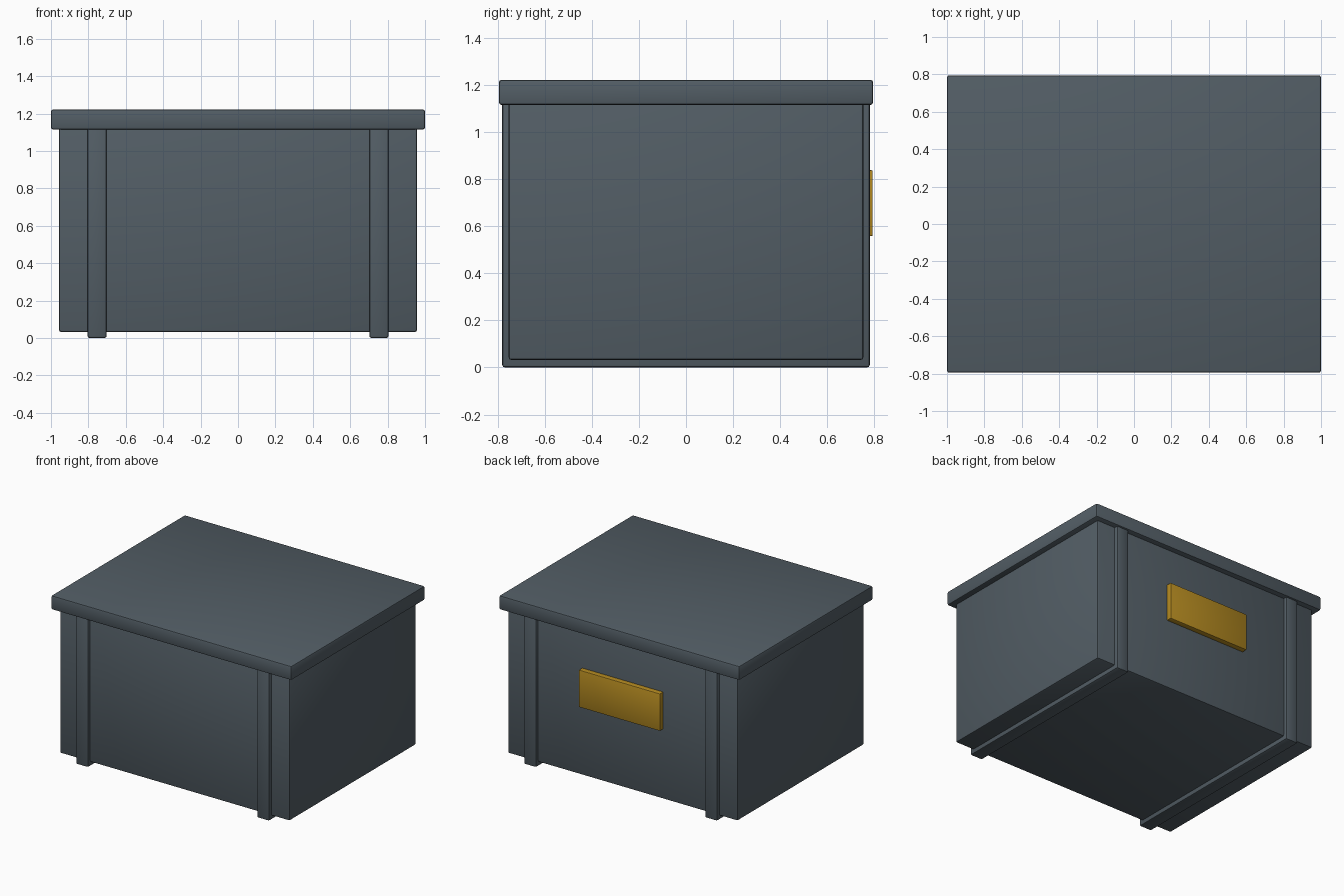
import bpy

if "Cube" in bpy.data.objects:
    bpy.data.objects.remove(bpy.data.objects["Cube"])


def material(name, rgb):
    m = bpy.data.materials.new(name)
    m.diffuse_color = (*rgb, 1.0)
    m.use_nodes = True
    m.node_tree.nodes["Principled BSDF"].inputs["Base Color"].default_value = m.diffuse_color
    return m


slate = material("slate grey", (0.085, 0.11, 0.13))
brass = material("dark yellow", (0.456, 0.254, 0.015))


def block(name, x, y, z, mat, bevel):
    """Box from (min, max) ranges with softened edges."""
    ranges = (x, y, z)
    bpy.ops.mesh.primitive_cube_add(size=1, location=[(a + b) / 2 for a, b in ranges])
    ob = bpy.context.object
    ob.name = name
    ob.scale = [b - a for a, b in ranges]
    bpy.ops.object.transform_apply(location=False, rotation=False, scale=True)
    ob.data.materials.append(mat)
    mod = ob.modifiers.new("soft edges", 'BEVEL')
    mod.width = bevel
    mod.segments = 2
    bpy.ops.object.modifier_apply(modifier=mod.name)
    bpy.ops.object.shade_smooth_by_angle(angle=0.6)
    return ob


# Body and overhanging lid
block("box_body", (-0.957, 0.957), (-0.754, 0.754), (0.032, 1.14), slate, 0.012)
block("lid", (-1.0, 1.0), (-0.795, 0.795), (1.115, 1.222), slate, 0.012)

# Bands running down the front, under the base and up the back
for side, name in ((-1, "left_band"), (1, "right_band")):
    xs = sorted((side * 0.702, side * 0.805))
    block(name, xs, (-0.781, 0.781), (0.0, 1.15), slate, 0.012)

# Label plate on the back
block("label_plate", (-0.338, 0.338), (0.74, 0.793), (0.558, 0.838), brass, 0.005)
